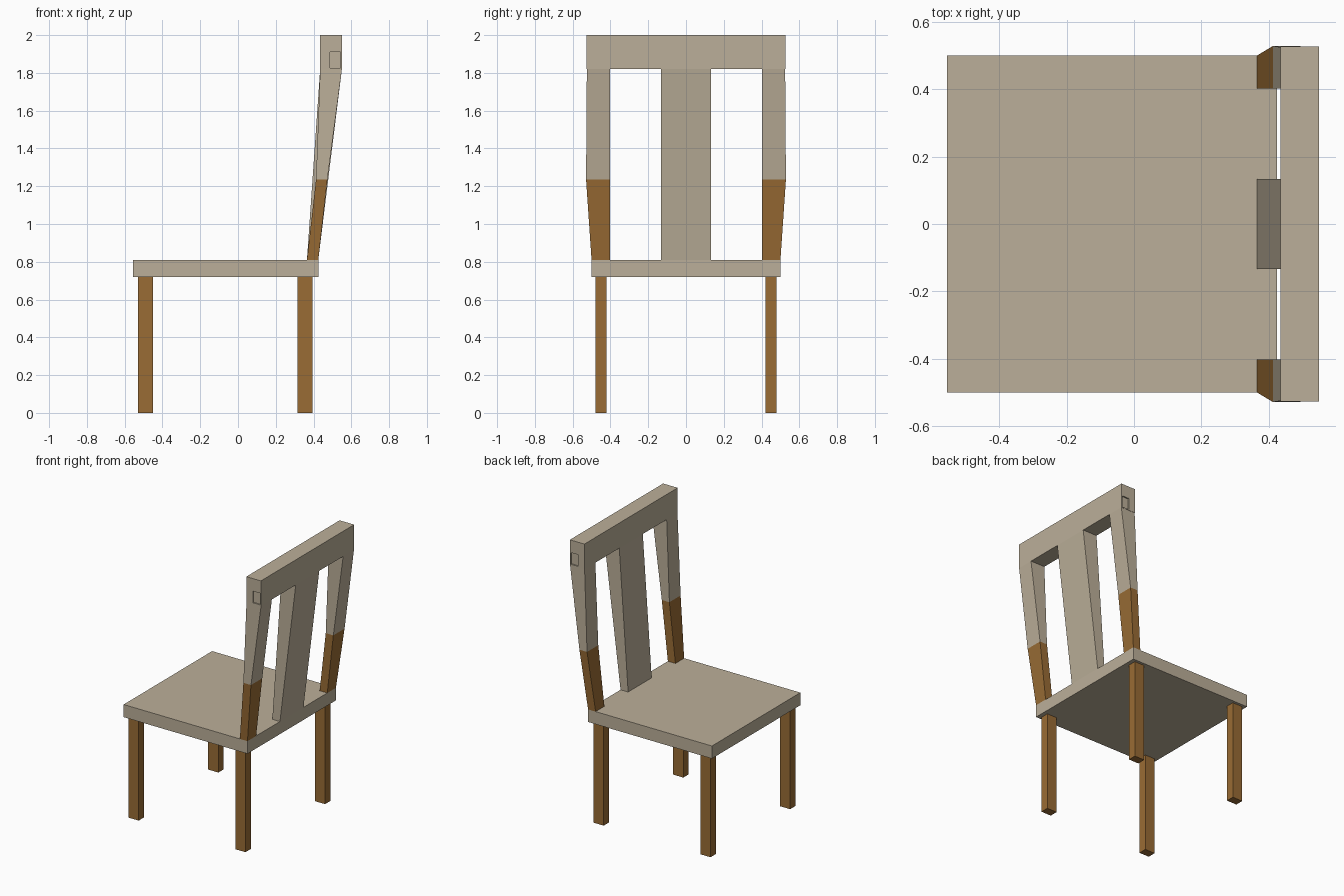
import bpy, bmesh

if "Cube" in bpy.data.objects:
    bpy.data.objects.remove(bpy.data.objects["Cube"])


def material(name, rgb):
    m = bpy.data.materials.new(name)
    m.diffuse_color = (*rgb, 1)
    m.use_nodes = True
    m.node_tree.nodes["Principled BSDF"].inputs["Base Color"].default_value = m.diffuse_color
    return m


beige = material("pale_wood", (0.50, 0.43, 0.32))
brown = material("brown_wood", (0.32, 0.15, 0.035))


def loft(name, lower, upper, mat):
    """Box between two rectangles, each given as (x0, x1, y0, y1, z)."""
    bm = bmesh.new()
    rings = []
    for x0, x1, y0, y1, z in (lower, upper):
        rings.append([bm.verts.new((x, y, z)) for x, y in
                      ((x0, y0), (x1, y0), (x1, y1), (x0, y1))])
    a, b = rings
    bm.faces.new(a[::-1])
    bm.faces.new(b)
    for i in range(4):
        j = (i + 1) % 4
        bm.faces.new((a[i], a[j], b[j], b[i]))
    bmesh.ops.recalc_face_normals(bm, faces=bm.faces)
    me = bpy.data.meshes.new(name)
    bm.to_mesh(me)
    bm.free()
    me.materials.append(mat)
    ob = bpy.data.objects.new(name, me)
    bpy.context.collection.objects.link(ob)
    return ob


def box(name, x0, x1, y0, y1, z0, z1, mat):
    return loft(name, (x0, x1, y0, y1, z0), (x0, x1, y0, y1, z1), mat)


def side(s, x0, x1, y_in, y_out, z):
    """Rectangle on the left (s=-1) or right (s=1) half of the chair."""
    y0, y1 = sorted((s * y_in, s * y_out))
    return x0, x1, y0, y1, z


# Seat
box("seat", -0.555, 0.425, -0.5, 0.5, 0.72, 0.81, beige)

# Top rail of the backrest
rail = box("top_rail", 0.435, 0.55, -0.527, 0.527, 1.82, 2.0, beige)

# Slanted centre slat
loft("back_slat", (0.365, 0.425, -0.133, 0.133, 0.81),
     (0.435, 0.55, -0.133, 0.133, 1.82), beige)

for s, tag in ((-1, "left"), (1, "right")):
    # Square legs
    for x, row in ((-0.49, "front"), (0.355, "rear")):
        low = side(s, x - 0.04, x + 0.04, 0.42, 0.48, 0)
        loft(f"{row}_leg_{tag}", low, low[:4] + (0.72,), brown)

    # Back posts: brown lower part, pale flaring upper part
    foot = side(s, 0.365, 0.425, 0.402, 0.5, 0.81)
    joint = side(s, 0.413, 0.473, 0.402, 0.529, 1.235)
    head = side(s, 0.435, 0.55, 0.403, 0.525, 1.82)
    loft(f"lower_post_{tag}", foot, joint, brown)
    loft(f"upper_post_{tag}", joint, head, beige)

    # Shallow square recess in each rail end
    low = side(s, 0.487, 0.543, 0.518, 0.56, 1.827)
    cutter = loft(f"rail_cutter_{tag}", low, low[:4] + (1.91,), beige)
    cutter.hide_render = True
    cutter.hide_set(True)
    cut = rail.modifiers.new("end_recess", 'BOOLEAN')
    cut.object = cutter
    cut.operation = 'DIFFERENCE'
    cut.solver = 'EXACT'
